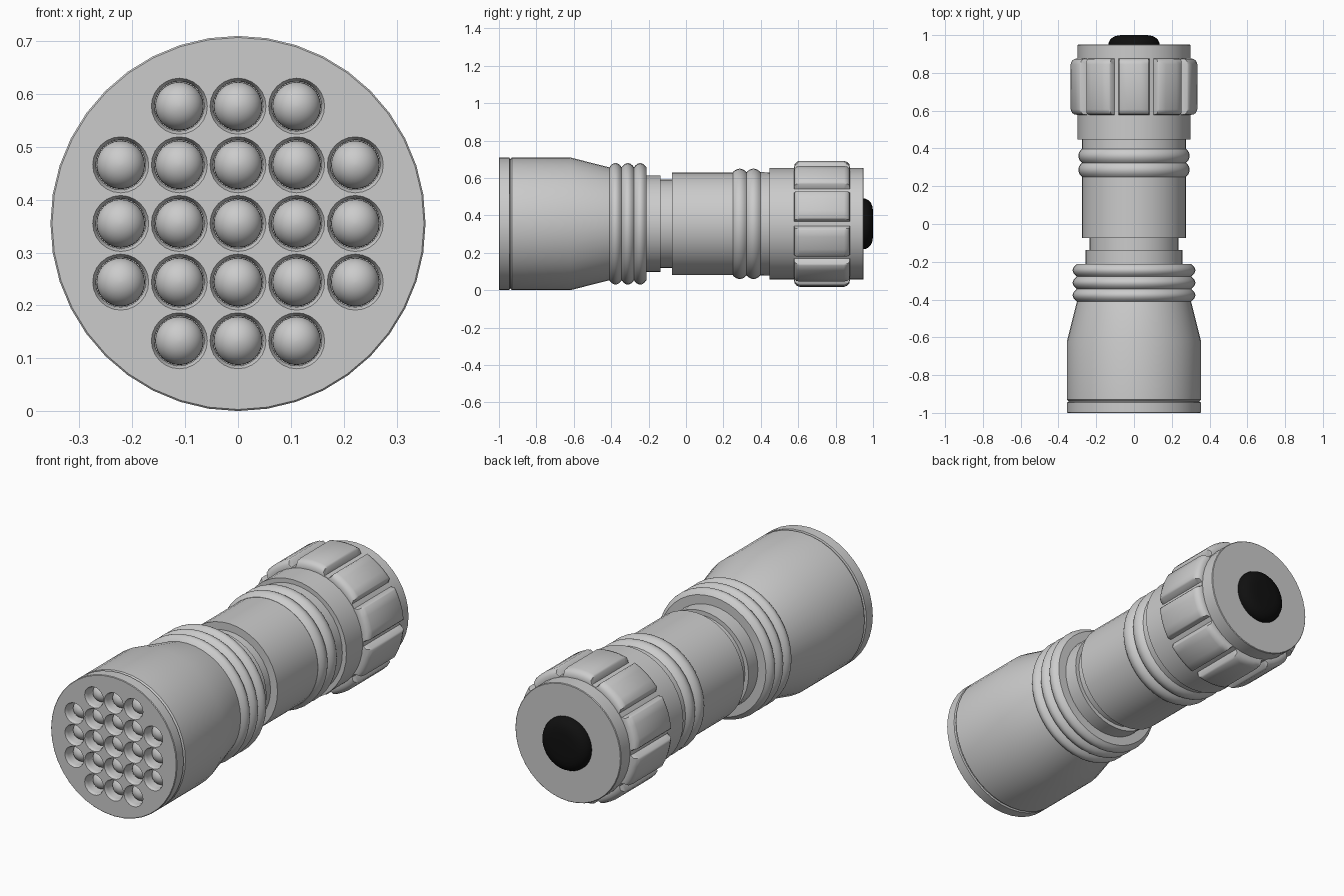
import bpy, bmesh
from math import sin, cos, pi, radians

if "Cube" in bpy.data.objects:
    bpy.data.objects.remove(bpy.data.objects["Cube"])

ZC = 0.355          # height of the long axis
SEG = 40


def finish(name, bm, angle=30):
    bmesh.ops.recalc_face_normals(bm, faces=bm.faces)
    me = bpy.data.meshes.new(name)
    bm.to_mesh(me)
    bm.free()
    ob = bpy.data.objects.new(name, me)
    bpy.context.collection.objects.link(ob)
    smooth(ob, angle)
    return ob


def smooth(ob, angle=30):
    bpy.ops.object.select_all(action='DESELECT')
    ob.select_set(True)
    bpy.context.view_layer.objects.active = ob
    bpy.ops.object.shade_smooth_by_angle(angle=radians(angle))


def skin(bm, rings):
    """Bridge rings of points into a closed solid with flat ends."""
    vs = [[bm.verts.new(p) for p in ring] for ring in rings]
    for a, b in zip(vs, vs[1:]):
        n = len(a)
        for i in range(n):
            j = (i + 1) % n
            bm.faces.new((a[i], a[j], b[j], b[i]))
    bm.faces.new(vs[0])
    bm.faces.new(vs[-1])


def lathe(bm, profile, x=0, z=ZC, seg=SEG):
    """Solid of revolution along y from (y, radius) pairs."""
    skin(bm, [[(x + r * cos(2 * pi * i / seg), y, z + r * sin(2 * pi * i / seg))
               for i in range(seg)] for y, r in profile])


def turned(name, profile, angle=30):
    bm = bmesh.new()
    lathe(bm, profile)
    return finish(name, bm, angle)


def ridges(y0, width, count, r, h, n=8):
    """Profile points for rounded ribs side by side."""
    return [(y0 + width * (k + i / n), r + h * sin(pi * i / n) ** 0.8)
            for k in range(count) for i in range(n)] + [(y0 + width * count, r)]


# head with bezel groove, taper and three ribs
head = turned("head", [(-1, 0.352), (-0.997, 0.355), (-0.945, 0.355), (-0.942, 0.347),
                       (-0.938, 0.347), (-0.93, 0.355), (-0.62, 0.355)]
              + ridges(-0.41, 0.066, 3, 0.302, 0.023))

# neck and barrel
turned("neck", [(-0.23, 0.257), (-0.137, 0.257), (-0.137, 0.236), (-0.06, 0.236)])
turned("barrel", [(-0.075, 0.275), (0.25, 0.275)]
       + ridges(0.25, 0.074, 2, 0.276, 0.019) + [(0.47, 0.275)])

# tail cap core
turned("tail_cap", [(0.447, 0.298), (0.947, 0.298), (0.95, 0.295)])

# grip ring: ten raised pads separated by grooves
pads = [(0, 0), (2.2, 0), (4.2, 0.8), (5.5, 1), (12, 1), (18, 1), (24, 1),
        (30.5, 1), (31.8, 0.8), (33.8, 0)]
rows = [(0.578, 0), (0.58, 0.45), (0.59, 0.8), (0.607, 1), (0.845, 1),
        (0.863, 0.8), (0.874, 0.45), (0.876, 0)]
bm = bmesh.new()
rings = []
for y, g in rows:
    ring = []
    for k in range(10):
        for deg, f in pads:
            a, r = radians(36 * k + deg), 0.301 + 0.036 * min(f, g)
            ring.append((r * cos(a), y, ZC + r * sin(a)))
    rings.append(ring)
skin(bm, rings)
finish("grip_ring", bm, 35)

# rubber push button
button = turned("button", [(0.94, 0.135), (0.96, 0.134), (0.975, 0.127), (0.988, 0.113),
                           (0.996, 0.095), (1.0, 0.07), (1.0, 0.02)], 60)
black = bpy.data.materials.new("black_rubber")
black.diffuse_color = (0.005, 0.005, 0.005, 1)
black.use_nodes = True
black.node_tree.nodes["Principled BSDF"].inputs["Base Color"].default_value = black.diffuse_color
button.data.materials.append(black)

# bulb positions: 5 x 5 grid without its corners
PITCH, R = 0.111, 0.046
spots = [(i * PITCH, ZC + j * PITCH) for i in range(-2, 3) for j in range(-2, 3)
         if abs(i) + abs(j) < 4]

# flared sockets cut into the front face
bm = bmesh.new()
for x, z in spots:
    lathe(bm, [(-1.02, 0.054), (-1, 0.053), (-0.993, 0.049), (-0.983, R + 0.001),
               (-0.92, R + 0.001)], x, z, 24)
cutter = finish("socket_cutter", bm)
cutter.hide_render = True
mod = head.modifiers.new("sockets", 'BOOLEAN')
mod.operation = 'DIFFERENCE'
mod.solver = 'EXACT'
mod.object = cutter
bpy.context.view_layer.objects.active = head
bpy.ops.object.modifier_apply(modifier=mod.name)
bpy.data.objects.remove(cutter)
smooth(head)

# domed bulbs sitting inside the sockets
bm = bmesh.new()
dome = [(-0.93 - R * sin(t * pi / 16), R * cos(t * pi / 16)) for t in range(8)]
for x, z in spots:
    lathe(bm, [(-0.915, R)] + dome + [(-0.93 - R, 0.002)], x, z, 24)
finish("bulbs", bm, 40)
